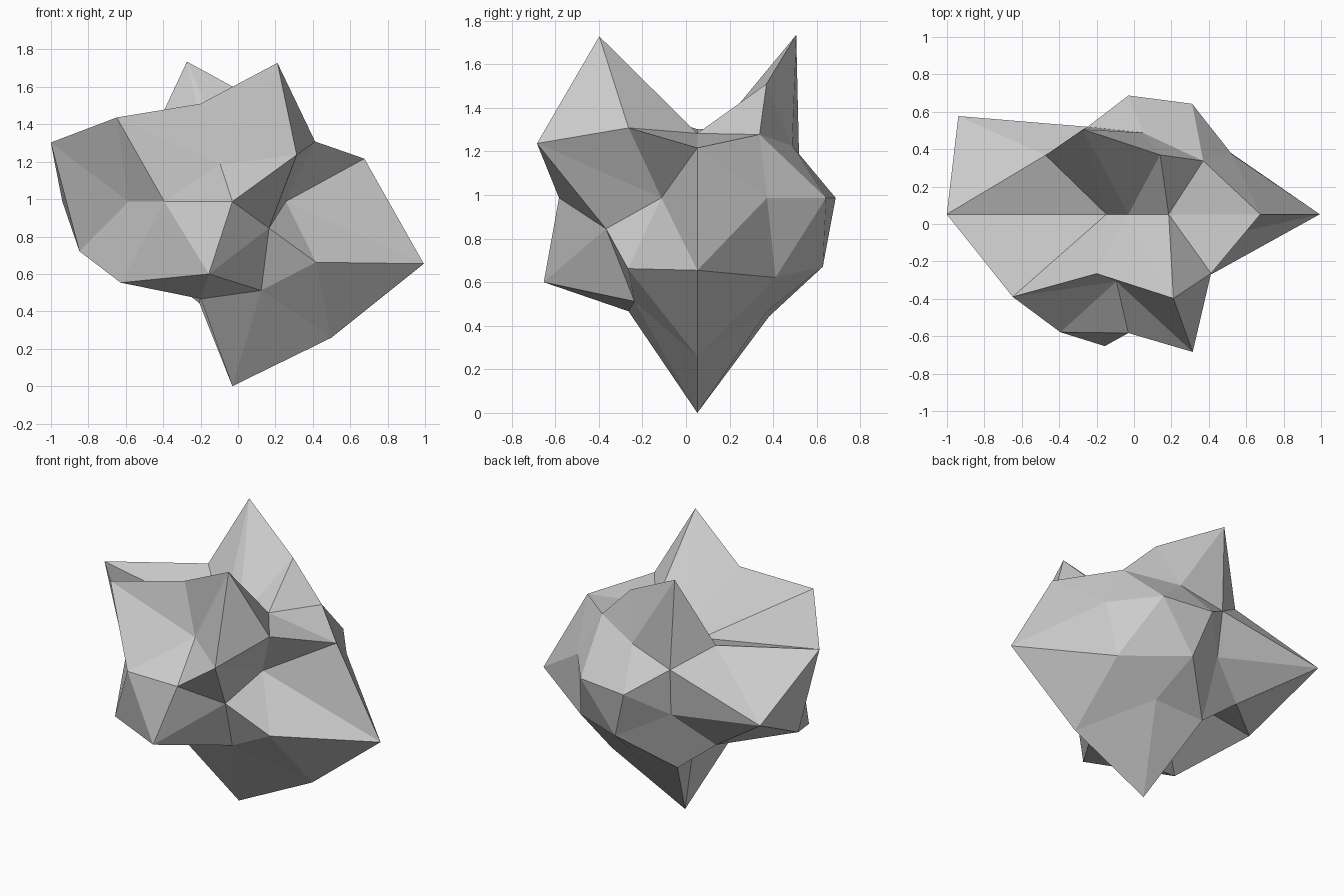
import bpy, bmesh
from math import sin, cos, radians
from mathutils import Vector

if "Cube" in bpy.data.objects:
    bpy.data.objects.remove(bpy.data.objects["Cube"])

CENTRE = Vector((-0.03, 0.052, 0.987))

# Rings of a lumpy rock round the y axis, from front pole to back pole:
# (angle from the front pole, first azimuth, radius of each evenly spaced point)
RINGS = [
    (0, 0, [0.635]),
    (30, 36, [0.85, 0.415, 0.728, 0.814, 0.484]),
    (60, 0, [0.33, 0.631, 0.90, 0.635, 0.883, 0.642, 0.852, 0.632, 0.577, 0.638]),
    (90, 18, [0.742, 0.366, 0.20, 0.20, 1.021, 0.86, 0.20, 0.987, 0.90, 1.076]),
    (120, 0, [0.64, 0.571, 0.635, 0.908, 0.632, 1.05, 0.64, 0.66, 0.635, 0.718]),
    (150, 0, [0.682, 0.503, 0.54, 0.505, 0.665]),
    (180, 0, [0.635]),
]


def direction(polar, azimuth):
    p, a = radians(polar), radians(azimuth)
    return Vector((sin(p) * cos(a), -cos(p), sin(p) * sin(a)))


# Rock: facet a unit sphere, then push every corner in or out
bm = bmesh.new()
corners = []
for polar, start, radii in RINGS:
    for i, r in enumerate(radii):
        d = direction(polar, start + i * 360 / len(radii))
        corners.append((bm.verts.new(d), d, r))
bmesh.ops.convex_hull(bm, input=bm.verts[:])
bmesh.ops.triangulate(bm, faces=bm.faces[:])
for vert, d, r in corners:
    vert.co = CENTRE + d * r
bmesh.ops.recalc_face_normals(bm, faces=bm.faces[:])

mesh = bpy.data.meshes.new("rock")
bm.to_mesh(mesh)
bm.free()
rock = bpy.data.objects.new("rock", mesh)
bpy.context.collection.objects.link(rock)
